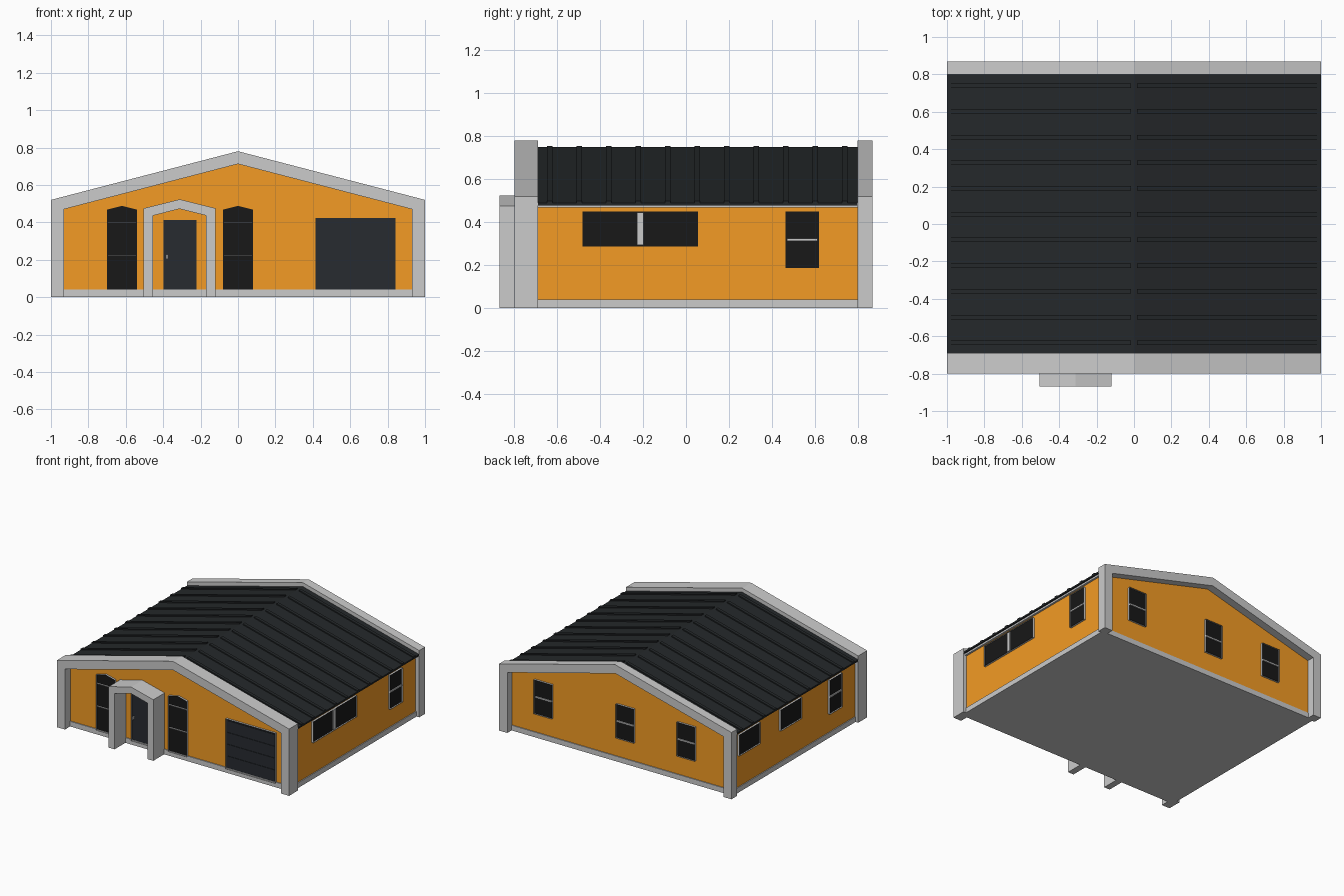
import bpy, bmesh
from mathutils import Vector

if "Cube" in bpy.data.objects:
    bpy.data.objects.remove(bpy.data.objects["Cube"])


def material(name, rgb):
    m = bpy.data.materials.new(name)
    m.diffuse_color = (*rgb, 1)
    m.use_nodes = True
    m.node_tree.nodes["Principled BSDF"].inputs["Base Color"].default_value = m.diffuse_color
    return m


ORANGE = material("orange_plaster", (0.9, 0.33, 0.018))
ROOF = material("dark_roofing", (0.018, 0.021, 0.023))
GLASS = material("dark_glass", (0.009, 0.009, 0.009))
DOOR = material("dark_door", (0.02, 0.024, 0.03))
GREY = material("trim_grey", (0.65, 0.65, 0.65))

# Wall planes: (horizontal coordinate, height, outward distance) -> world
WALLS = {
    "front": lambda a, b, d: Vector((a, -0.73 - d, b)),
    "back": lambda a, b, d: Vector((a, 0.81 + d, b)),
    "right": lambda a, b, d: Vector((0.97 + d, a, b)),
    "left": lambda a, b, d: Vector((-0.97 - d, a, b)),
}


def finish(bm, name, mat):
    bmesh.ops.recalc_face_normals(bm, faces=bm.faces[:])
    me = bpy.data.meshes.new(name)
    bm.to_mesh(me)
    bm.free()
    ob = bpy.data.objects.new(name, me)
    bpy.context.collection.objects.link(ob)
    if mat:
        me.materials.append(mat)
    return ob


def add_prism(bm, pts, place, d0, d1):
    """Closed solid: outline pts pushed from depth d0 to d1."""
    lo = [bm.verts.new(place(a, b, d0)) for a, b in pts]
    hi = [bm.verts.new(place(a, b, d1)) for a, b in pts]
    bm.faces.new(lo)
    bm.faces.new(hi[::-1])
    for i in range(len(pts)):
        j = (i + 1) % len(pts)
        bm.faces.new((lo[i], lo[j], hi[j], hi[i]))


def prism(name, pts, y0, y1, mat=None):
    bm = bmesh.new()
    add_prism(bm, pts, lambda a, b, d: Vector((a, d, b)), y0, y1)
    return finish(bm, name, mat)


def rect(a0, a1, b0, b1):
    return [(a0, b0), (a1, b0), (a1, b1), (a0, b1)]


def arch(cx, w, side, peak, w2, side2, peak2):
    """Pointed portal outline: outer gable minus inner gable."""
    return [(cx - w, 0), (cx - w, side), (cx, peak), (cx + w, side), (cx + w, 0),
            (cx + w2, 0), (cx + w2, side2), (cx, peak2), (cx - w2, side2), (cx - w2, 0)]


def opening(name, wall, pts, bars=(), frame=0.012, proud=0.016, mat=GLASS):
    """Framed pane on a wall with optional dividing bars (rectangles)."""
    place = WALLS[wall]
    bm = bmesh.new()
    face = bm.faces.new([bm.verts.new(place(a, b, 0)) for a, b in pts])
    ring = bmesh.ops.inset_individual(bm, faces=[face], thickness=frame,
                                      use_even_offset=True)["faces"]
    inner = [v.co.copy() for v in face.verts]
    bm.faces.remove(face)
    out = bmesh.ops.extrude_face_region(bm, geom=ring)
    moved = [g for g in out["geom"] if isinstance(g, bmesh.types.BMVert)]
    normal = place(0, 0, 1) - place(0, 0, 0)
    bmesh.ops.translate(bm, verts=moved, vec=normal * proud)
    for bar in bars:
        add_prism(bm, rect(*bar), place, 0, proud * 0.85)
    finish(bm, name + "_frame", GREY)
    pane = bmesh.new()
    low = [pane.verts.new(co + normal * 0.005) for co in inner]
    f = pane.faces.new(low)
    f.normal_update()
    if f.normal.dot(normal) < 0:
        f.normal_flip()
    me = bpy.data.meshes.new(name + "_pane")
    pane.to_mesh(me)
    pane.free()
    me.materials.append(mat)
    bpy.context.collection.objects.link(bpy.data.objects.new(name + "_pane", me))


# House body and plinth
prism("walls", [(-0.97, 0.02), (0.97, 0.02), (0.97, 0.472), (0, 0.725), (-0.97, 0.472)],
      -0.73, 0.81, ORANGE)
prism("plinth", rect(-0.977, 0.977, 0, 0.04), -0.737, 0.817, GREY)

# Front and back gable portals
portal = arch(0, 1, 0.52, 0.78, 0.93, 0.47, 0.712)
prism("front_gable_frame", portal, -0.80, -0.69, GREY)
prism("back_gable_frame", portal, 0.80, 0.87, GREY)

# Porch portal
prism("porch_frame", arch(-0.312, 0.192, 0.475, 0.523, 0.142, 0.436, 0.472),
      -0.87, -0.73, GREY)

# Roof slab, eave boards and standing seams
prism("roof", [(-1, 0.49), (0, 0.75), (1, 0.49), (1, 0.478), (0, 0.72), (-1, 0.478)],
      -0.70, 0.81, ROOF)
for side, s in (("left", -1), ("right", 1)):
    prism(side + "_eave_board", rect(*sorted((0.95 * s, 0.985 * s)), 0.468, 0.491),
          -0.70, 0.81, GREY)
bm = bmesh.new()
for i in range(11):
    y = -0.635 + 0.1375 * i
    for s in (-1, 1):
        strip = [(s, 0.488), (s, 0.498), (0.015 * s, 0.755), (0.015 * s, 0.744)]
        add_prism(bm, strip, lambda a, b, d: Vector((a, d, b)), y - 0.012, y + 0.012)
finish(bm, "roof_seams", ROOF)

# Tall pointed front windows
for name, cx in (("left_front_window", -0.62), ("middle_front_window", 0.0)):
    w = 0.08
    pts = [(cx - w, 0.036), (cx + w, 0.036), (cx + w, 0.468), (cx, 0.488), (cx - w, 0.468)]
    bars = [(cx - w + 0.005, cx + w - 0.005, z - 0.003, z + 0.003) for z in (0.223, 0.40)]
    opening(name, "front", pts, bars, frame=0.008)

# Entrance door with handle
opening("front_door", "front", rect(-0.397, -0.223, 0.034, 0.412), frame=0.01, mat=DOOR)
prism("door_handle", rect(-0.385, -0.375, 0.205, 0.228), -0.755, -0.73, GREY)

# Garage door with sectional grooves
opening("garage_door", "front", rect(0.415, 0.842, 0.034, 0.423), frame=0.011, mat=DOOR)
bm = bmesh.new()
for i in range(4):
    z = 0.045 + i * 0.092
    add_prism(bm, rect(0.426, 0.831, z + 0.002, z + 0.088), WALLS["front"], 0.004, 0.009)
finish(bm, "garage_door_panels", DOOR)


# Sash windows: horizontal middle bar
def sash(name, wall, c):
    opening(name, wall, rect(c - 0.078, c + 0.078, 0.185, 0.45),
            [(c - 0.07, c + 0.07, 0.311, 0.323)])


for i, x in enumerate((0.655, -0.05, -0.575)):
    sash(f"back_window_{i + 1}", "back", x)
sash("right_sash_window", "right", 0.542)
sash("left_sash_window", "left", -0.44)

# Wide double window on the right, single ones on the left
opening("right_wide_window", "right", rect(-0.482, 0.056, 0.286, 0.45),
        [(-0.228, -0.199, 0.292, 0.444)])
for i, y in enumerate((0.62, 0.11)):
    opening(f"left_window_{i + 1}", "left", rect(y - 0.13, y + 0.13, 0.286, 0.45))
